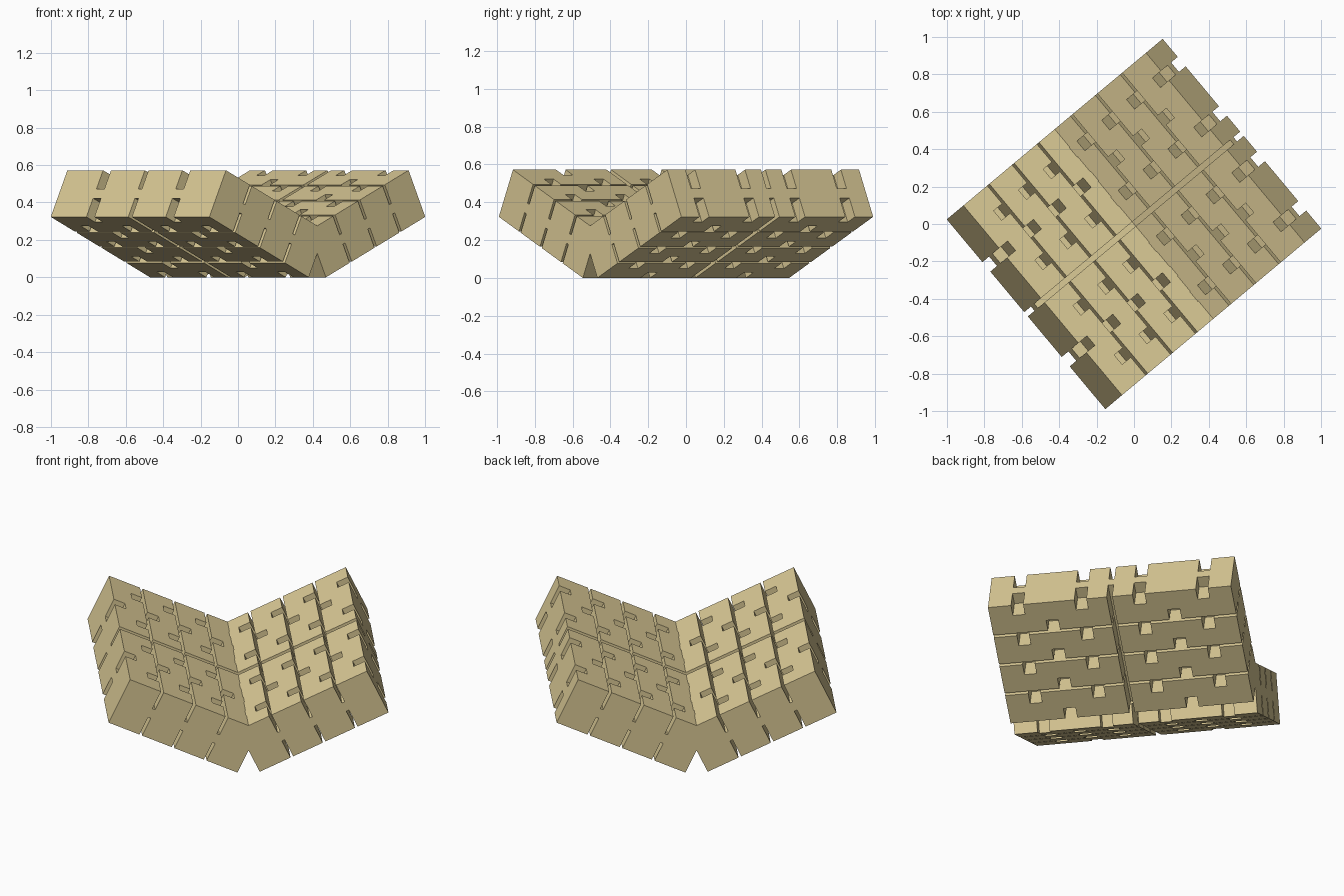
import bpy, bmesh
from math import radians, sin, cos
from mathutils import Matrix

if "Cube" in bpy.data.objects:
    bpy.data.objects.remove(bpy.data.objects["Cube"])

TILT, TURN = radians(25), radians(39.9)
ROWS, LENGTH, HALF_W, THICK = 4, 0.764, 0.661, 0.275
PITCH = LENGTH / ROWS
LOW, HIGH = 0.11, 0.165          # connecting web between these heights
ROW_GAP, MID_GAP = 0.016, 0.03
NOTCH_W, NOTCH_D = 0.066, 0.066

mat = bpy.data.materials.new("tan")
mat.diffuse_color = (0.72, 0.60, 0.31, 1)
mat.use_nodes = True
mat.node_tree.nodes["Principled BSDF"].inputs["Base Color"].default_value = mat.diffuse_color


def prism(bm, outline, z0, z1):
    """Closed extrusion of a counter-clockwise outline."""
    a = [bm.verts.new((x, y, z0)) for x, y in outline]
    b = [bm.verts.new((x, y, z1)) for x, y in outline]
    bm.faces.new(a[::-1])
    bm.faces.new(b)
    n = len(a)
    for i in range(n):
        j = (i + 1) % n
        bm.faces.new((a[i], a[j], b[j], b[i]))


def brick_outline(x0, x1, y0, y1, mid, quarter):
    """Rectangle with one notch on the left side and two on the right."""
    h = NOTCH_W / 2
    pts = [(x0, y0), (x1, y0)]
    for c in (mid - quarter, mid + quarter):
        pts += [(x1, c - h), (x1 - NOTCH_D, c - h), (x1 - NOTCH_D, c + h), (x1, c + h)]
    pts += [(x1, y1), (x0, y1)]
    pts += [(x0, mid + h), (x0 + NOTCH_D, mid + h), (x0 + NOTCH_D, mid - h), (x0, mid - h)]
    return pts


def make_slab(name, tilt, u, z):
    bm = bmesh.new()
    # continuous web in the middle of the thickness
    prism(bm, [(0, -HALF_W), (LENGTH, -HALF_W), (LENGTH, HALF_W), (0, HALF_W)], LOW, HIGH)
    # notched bricks above and below the web
    for r in range(ROWS):
        x0 = r * PITCH + (ROW_GAP / 2 if r else 0)
        x1 = (r + 1) * PITCH - (ROW_GAP / 2 if r < ROWS - 1 else 0)
        for y0, y1 in ((-HALF_W, -MID_GAP / 2), (MID_GAP / 2, HALF_W)):
            mid = HALF_W / 2 if y0 > 0 else -HALF_W / 2
            outline = brick_outline(x0, x1, y0, y1, mid, 0.172)
            prism(bm, outline, 0, LOW)
            prism(bm, outline, HIGH, THICK)
    bm.transform(Matrix.Rotation(TURN, 4, 'Z') @ Matrix.Translation((u, 0, z))
                 @ Matrix.Rotation(tilt, 4, 'Y'))
    me = bpy.data.meshes.new(name)
    bm.to_mesh(me)
    bm.free()
    me.materials.append(mat)
    bpy.context.collection.objects.link(bpy.data.objects.new(name, me))


# two slabs meeting in a valley
make_slab("left_brick_slab", TILT, -0.06 - LENGTH * cos(TILT), LENGTH * sin(TILT))
make_slab("right_brick_slab", -TILT, 0.06, 0)
